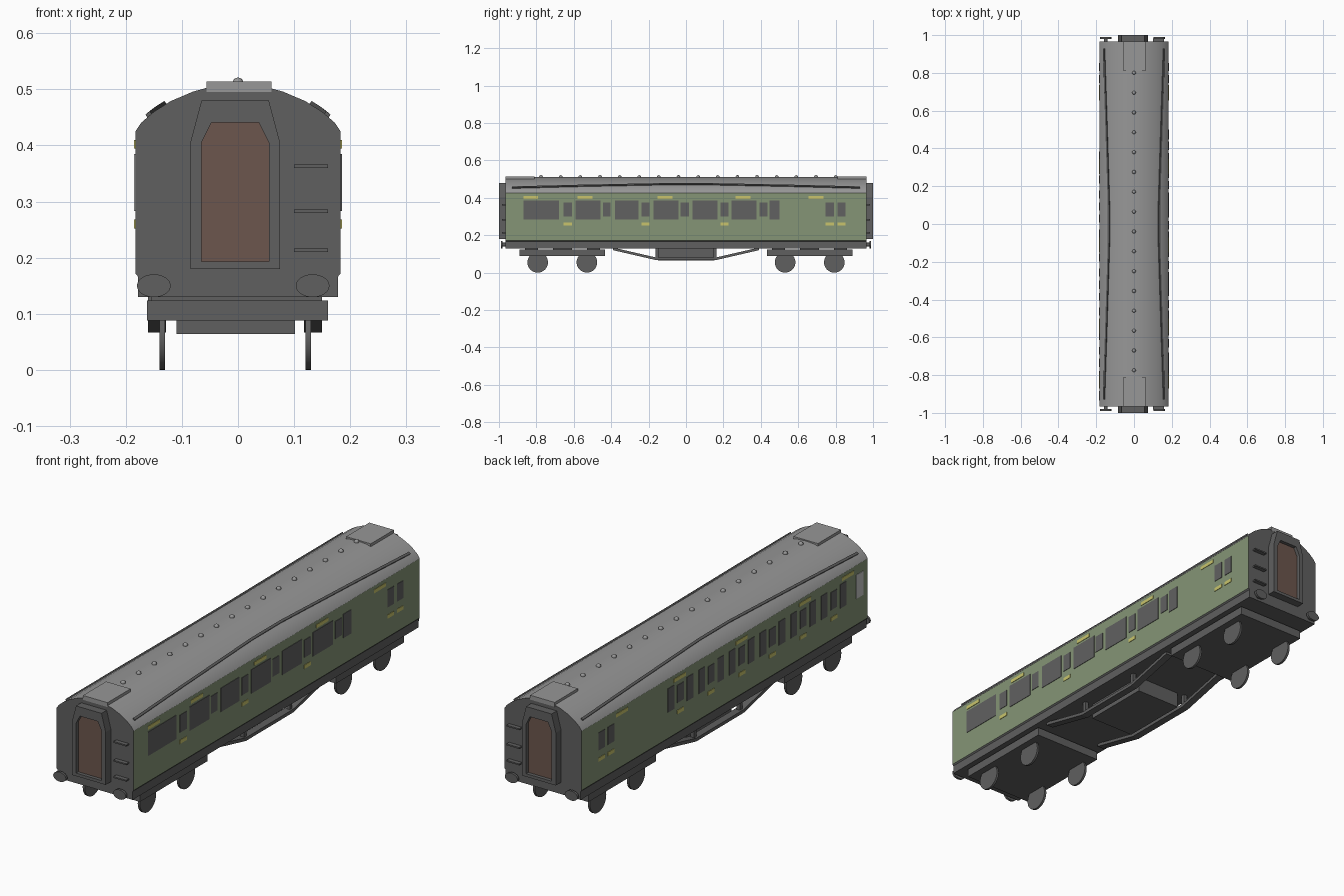
import bpy, bmesh, math
from mathutils import Matrix

if "Cube" in bpy.data.objects:
    bpy.data.objects.remove(bpy.data.objects["Cube"])


def material(name, rgb):
    m = bpy.data.materials.new(name)
    m.diffuse_color = (*rgb, 1)
    m.use_nodes = True
    m.node_tree.nodes["Principled BSDF"].inputs["Base Color"].default_value = m.diffuse_color
    return m


DARK = material("dark grey", (0.115, 0.115, 0.115))
GLASS = material("window grey", (0.12, 0.12, 0.12))
GREEN = material("coach green", (0.235, 0.30, 0.18))
ROOF = material("roof grey", (0.31, 0.31, 0.31))
YELLOW = material("yellow", (0.58, 0.55, 0.15))
BROWN = material("door brown", (0.15, 0.093, 0.074))
FROST = material("frosted glass", (0.55, 0.55, 0.55))
CX = -0.005  # running gear and gangways sit slightly off centre


def finish(name, bm, *mats):
    bmesh.ops.recalc_face_normals(bm, faces=bm.faces)
    me = bpy.data.meshes.new(name)
    bm.to_mesh(me)
    bm.free()
    ob = bpy.data.objects.new(name, me)
    bpy.context.collection.objects.link(ob)
    for m in mats:
        me.materials.append(m)
    return ob


def smooth(ob, angle=30):
    bpy.ops.object.select_all(action='DESELECT')
    bpy.context.view_layer.objects.active = ob
    ob.select_set(True)
    bpy.ops.object.shade_smooth_by_angle(angle=math.radians(angle))


def add_box(bm, x0, x1, y0, y1, z0, z1):
    mat = Matrix.Translation(((x0 + x1) / 2, (y0 + y1) / 2, (z0 + z1) / 2)) @ \
        Matrix.Diagonal((abs(x1 - x0), abs(y1 - y0), abs(z1 - z0), 1))
    bmesh.ops.create_cube(bm, size=1, matrix=mat)


def boxes(name, mat, items):
    bm = bmesh.new()
    for it in items:
        add_box(bm, *it)
    return finish(name, bm, mat)


def loft(bm, sections, caps=True):
    rings = [[bm.verts.new(p) for p in s] for s in sections]
    n = len(rings[0])
    for a, b in zip(rings, rings[1:]):
        for i in range(n):
            bm.faces.new((a[i], a[(i + 1) % n], b[(i + 1) % n], b[i]))
    if caps:
        bm.faces.new(rings[0])
        bm.faces.new(rings[-1])


def cylinder(bm, axis, centre, r, depth, sx=1, sy=1, seg=32):
    rot = Matrix.Rotation(math.pi / 2, 4, 'Y' if axis == 'x' else 'X')
    mat = Matrix.Translation(centre) @ rot @ Matrix.Diagonal((sx, sy, 1, 1))
    bmesh.ops.create_cone(bm, cap_ends=True, segments=seg, radius1=r, radius2=r,
                          depth=depth, matrix=mat)


# Coach body: one cross-section swept along y, coloured by direction and height
ARC = [(0.183, 0.425), (0.172, 0.441), (0.15, 0.46), (0.12, 0.479), (0.08, 0.496), (0.04, 0.507), (0, 0.51)]


def roof_z(x):
    x = abs(x)
    for (xa, za), (xb, zb) in zip(ARC, ARC[1:]):
        if xb <= x <= xa:
            return za + (zb - za) * (x - xa) / (xb - xa)


half = [(0.178, 0.13), (0.178, 0.166), (0.183, 0.172)] + ARC
profile = half + [(-x, z) for x, z in reversed(half[:-1])]
bm = bmesh.new()
loft(bm, [[(x, y, z) for x, z in profile] for y in (-0.965, 0.965)])
bm.normal_update()
for f in bm.faces:
    z = f.calc_center_median().z
    if abs(f.normal.y) > 0.5 or z < 0.172:
        f.material_index = 0
    else:
        f.material_index = 1 if z < 0.425 else 2
smooth(finish("coach_body", bm, DARK, GREEN, ROOF))


# Side windows and markings as thin plates
def plates(name, mat, side, spans):
    boxes(name, mat, [(side * 0.181, side * 0.185, *s) for s in spans])


BIG, SMALL = (0.283, 0.385), (0.30, 0.375)
end_pair = [(0.746, 0.79), (0.81, 0.853)]
wide = [(-0.87, -0.68), (-0.59, -0.457), (-0.38, -0.255), (-0.174, -0.04), (0.035, 0.168),
        (0.243, 0.377), (0.447, 0.50)]
narrow = [(-0.655, -0.61), (-0.445, -0.403), (-0.238, -0.195), (-0.03, 0.015), (0.185, 0.227),
          (0.393, 0.436)] + end_pair
plates("right_windows", GLASS, 1, [(*w, *BIG) for w in wide] + [(*w, *SMALL) for w in narrow])
doors = [0.30 - 0.207 * k for k in range(6)]
left = [(d + o - 0.021, d + o + 0.021, *(BIG if o else SMALL)) for d in doors for o in (-0.064, 0, 0.064)]
plates("left_windows", GLASS, -1, left + [(*w, *SMALL) for w in end_pair])
plates("frosted_window", FROST, -1, [(-0.935, -0.885, *BIG)])
signs = [(y, y + 0.08, 0.395, 0.41) for y in (-0.87, -0.58, -0.152, 0.265, 0.655)]
low = (0.252, 0.268)
right_low = [(*narrow[i], *low) for i in (0, 2, 4, 6, 7)]
left_low = [(d - 0.022, d + 0.022, *low) for d in doors] + [(*w, *low) for w in end_pair]
plates("right_markings", YELLOW, 1, signs + right_low)
plates("left_markings", YELLOW, -1, signs + left_low)

# Rain strips bending up over the roof
for side, name in ((1, "right_rain_strip"), (-1, "left_rain_strip")):
    secs = []
    for y in (-0.93, -0.6, -0.3, -0.1, 0.1, 0.3, 0.6, 0.93):
        x = 0.132 + 0.026 * max(0, (abs(y) - 0.1) / 0.83)
        secs.append([(side * (x + dx), y, roof_z(x) + dz)
                     for dx, dz in ((-0.006, 0), (0.002, -0.006), (0.007, 0.002), (-0.001, 0.008))])
    bm = bmesh.new()
    loft(bm, secs)
    finish(name, bm, DARK)

# Roof vents and flat roof end plates
bm = bmesh.new()
for i in range(16):
    bmesh.ops.create_uvsphere(bm, u_segments=12, v_segments=8, radius=0.01,
                              matrix=Matrix.Translation((0, 0.80 - 0.105 * i, 0.511)))
smooth(finish("roof_vents", bm, ROOF), 60)
boxes("roof_end_plates", ROOF, [(-0.056, 0.06, s * 0.81, s * 0.966, 0.495, 0.514) for s in (-1, 1)])

# Gangways: chamfered frame around an arched, recessed door
outer = [(-0.08, 0.18), (-0.08, 0.405), (-0.06, 0.48), (0.06, 0.48), (0.08, 0.405), (0.08, 0.18)]
inner = [(-0.06, 0.193), (-0.06, 0.405), (-0.042, 0.441), (0.042, 0.441), (0.06, 0.405), (0.06, 0.193)]
for s, name in ((-1, "front"), (1, "back")):
    bm = bmesh.new()
    ring = [[(CX + x, s * y, z) for x, z in pts]
            for pts, y in ((outer, 0.96), (outer, 1.0), (inner, 1.0), (inner, 0.96))]
    loft(bm, ring, caps=False)
    finish(name + "_gangway", bm, DARK)
    bm = bmesh.new()
    loft(bm, [[(CX + x, s * y, z) for x, z in inner] for y in (0.96, 0.985)])
    finish(name + "_door", bm, BROWN)
    # Oval buffers
    bm = bmesh.new()
    for x in (-0.15, 0.133):
        cylinder(bm, 'y', (x, s * 0.985, 0.15), 0.03, 0.01, 1, 0.68)
        cylinder(bm, 'y', (x, s * 0.972, 0.15), 0.01, 0.025, seg=16)
    smooth(finish(name + "_buffers", bm, DARK))
    # End climbing steps
    boxes(name + "_steps", DARK, [(0.10, 0.16, s * 0.96, s * 0.983, z, z + 0.006)
                                  for z in (0.21, 0.28, 0.36)])

# Bogies with wheels
for s, name in ((-1, "front"), (1, "back")):
    boxes(name + "_bogie", DARK, [(-0.162, 0.16, s * 0.433, s * 0.89, 0.088, 0.124),
                                  (-0.155, 0.15, s * 0.61, s * 0.71, 0.12, 0.132),
                                  (-0.155, 0.15, s * 0.46, s * 0.53, 0.12, 0.132),
                                  (-0.155, 0.15, s * 0.79, s * 0.86, 0.12, 0.132)])
    bm = bmesh.new()
    for y in (0.53, 0.793):
        for x in (-0.135, 0.125):
            cylinder(bm, 'x', (x, s * y, 0.055), 0.055, 0.01)
    smooth(finish(name + "_wheels", bm, DARK))

# Underframe trusses with posts, and equipment box
path = [(-0.39, 0.127), (-0.16, 0.074), (0.16, 0.074), (0.39, 0.127)]
for side, name in ((-1, "left"), (1, "right")):
    xc = CX + side * 0.139
    bm = bmesh.new()
    loft(bm, [[(xc + dx, y, z + dz) for dx, dz in
               ((-0.016, -0.007), (0.016, -0.007), (0.016, 0.007), (-0.016, 0.007))] for y, z in path])
    for y in (-0.155, 0.155):
        add_box(bm, xc - 0.008, xc + 0.008, y - 0.008, y + 0.008, 0.074, 0.132)
    finish(name + "_truss", bm, DARK)
boxes("equipment_box", DARK, [(-0.11, 0.102, -0.15, 0.153, 0.064, 0.132)])
